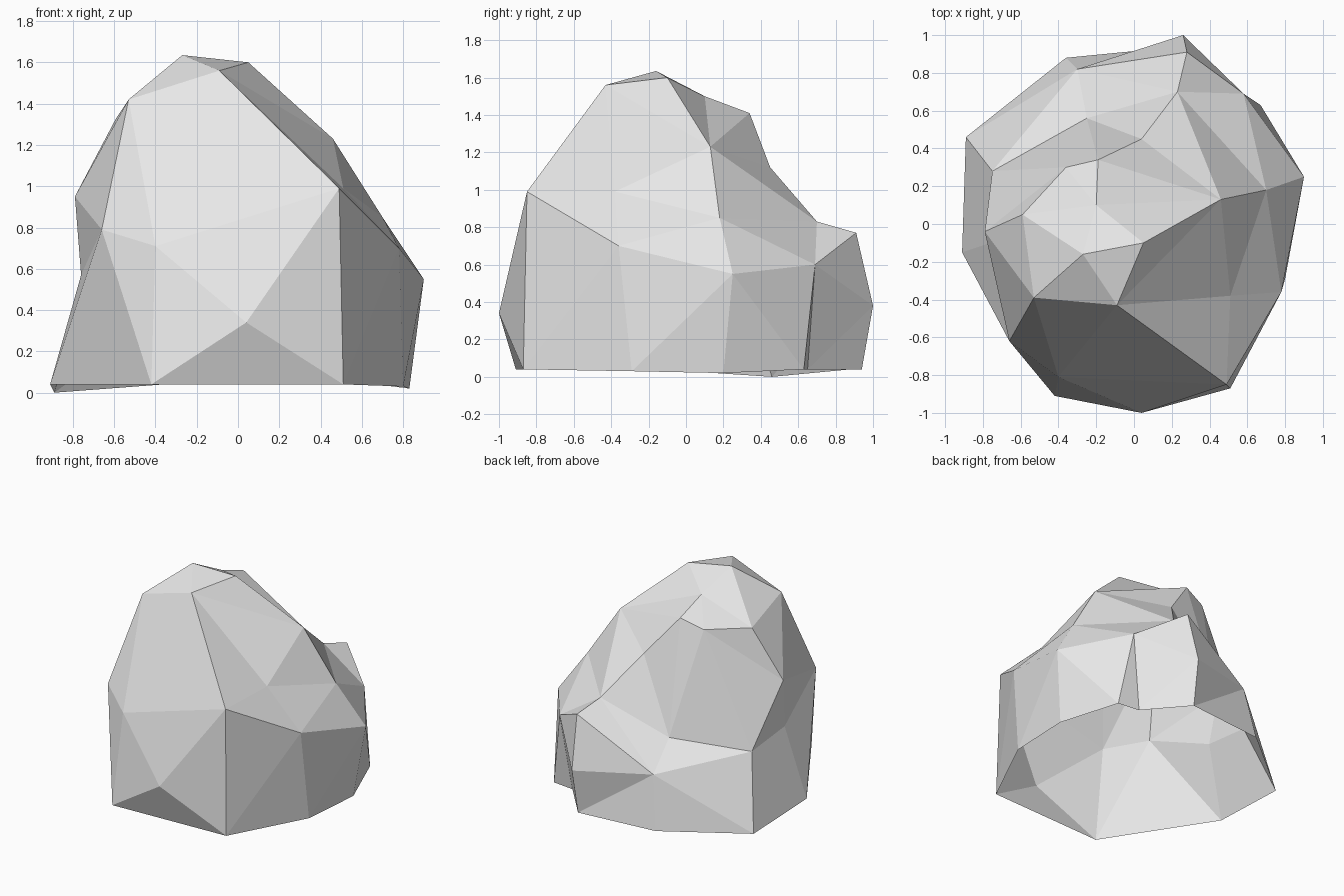
import bpy
import bmesh
import random
from mathutils import Vector

random.seed(4)

default_cube = bpy.data.objects.get("Cube")
if default_cube:
    bpy.data.objects.remove(default_cube, do_unlink=True)

# Corners of the boulder, layer by layer
crown = dict(
    A=(-.27, -.16, 1.635), B=(.05, -.1, 1.6), C=(-.09, -.43, 1.56),
    D=(-.53, -.39, 1.42), W=(-.2, .1, 1.5), V=(-.19, .34, 1.41),
    e=(-.36, .3, 1.35), f=(-.59, .05, 1.33))
shoulder = dict(
    E=(.46, .13, 1.23), U=(.51, -.38, .99), F=(.49, -.85, .99),
    G=(-.79, -.04, .95), T=(.7, .18, .85), X=(.04, .45, 1.12),
    Y=(.23, .7, .83), H=(-.66, -.62, .79), I=(-.4, -.81, .71))
waist = dict(
    S=(.78, -.36, .7), J=(.9, .25, .55), Z=(.58, .69, .6),
    a=(.28, .91, .77), b=(.26, 1, .38), K=(-.75, .28, .52),
    k=(-.76, -.1, .57), g=(-.25, .56, .6), h=(-.3, .82, .43),
    L=(.04, -1, .34))
foot = dict(
    M=(-.42, -.91, .04), N=(.51, -.87, .04), O=(-.91, -.15, .04),
    P=(-.89, .46, 0), Q=(.83, .2, .02), R=(.8, -.29, .03),
    c=(.67, .63, .04), d=(.5, .65, .04), i=(.25, .94, .04),
    j=(-.36, .88, .04))
corners = {**crown, **shoulder, **waist, **foot}

# Chipped edges, each a chain of corners
ridges = [
    "DACDHMLNFC",      # front face
    "DIFLIHGDfGK",     # front facets and side ridge
    "IMOHkOKPO", "GkK",  # side foot
    "ABCECUFSUTEU",    # sloping flank
    "AWBEWVEXVeWfA",   # crown
    "feg", "VgXYgK",   # rear slab
    "EYTJSTZYaZ",      # rear shoulder
    "Yhg", "KhP", "jhabhibZ",  # rear ledge
    "JZcdZ",           # notch beside the ledge
    "NSRJQcdijPO", "QRNMO",  # foot outline
]

# Skin the corners as seen from the middle of the stone
centre = Vector((0, 0, .6))
bm = bmesh.new()
vert = {}
for name, place in corners.items():
    vert[name] = bm.verts.new((Vector(place) - centre).normalized())
bmesh.ops.convex_hull(bm, input=list(bm.verts))


def crosses(a, b, p, q):
    """True when the arcs a-b and p-q cut through each other."""
    a, b, p, q = a.co, b.co, p.co, q.co
    n, m = a.cross(b), p.cross(q)
    return (n.dot(p) * n.dot(q) < 0 and m.dot(a) * m.dot(b) < 0
            and (a + b).dot(p + q) > 0)


def opposite(edge):
    return [v for face in edge.link_faces for v in face.verts
            if v not in edge.verts]


def force_edge(a, b, fixed):
    """Turn facet diagonals until a and b share an edge."""
    for attempt in range(80):
        if bm.edges.get((a, b)):
            break
        choices = []
        for edge in bm.edges:
            p, q = edge.verts
            if frozenset((p, q)) in fixed or len({a, b, p, q}) < 4:
                continue
            ends = opposite(edge)
            if len(ends) == 2 and crosses(a, b, p, q) and crosses(p, q, *ends):
                choices.append(edge)
        if not choices:
            break
        bmesh.utils.edge_rotate(random.choice(choices), False)
    fixed.add(frozenset((a, b)))


fixed = set()
for chain in ridges:
    for start, end in zip(chain, chain[1:]):
        force_edge(vert[start], vert[end], fixed)

# Push every corner out to its real place
for name, place in corners.items():
    vert[name].co = place
bmesh.ops.recalc_face_normals(bm, faces=list(bm.faces))

# The stone is an open shell underneath
foot_verts = {vert[name] for name in foot}
underside = [face for face in bm.faces if foot_verts.issuperset(face.verts)]
bmesh.ops.delete(bm, geom=underside, context="FACES")

mesh = bpy.data.meshes.new("boulder")
bm.to_mesh(mesh)
bm.free()
for polygon in mesh.polygons:
    polygon.use_smooth = False

# Plain stone colour
stone = bpy.data.materials.new("light grey stone")
stone.use_nodes = True
colour = (.8, .8, .8, 1)
stone.diffuse_color = colour
shader = next(n for n in stone.node_tree.nodes if n.type == "BSDF_PRINCIPLED")
shader.inputs["Base Color"].default_value = colour
mesh.materials.append(stone)

boulder = bpy.data.objects.new("boulder", mesh)
bpy.context.scene.collection.objects.link(boulder)
